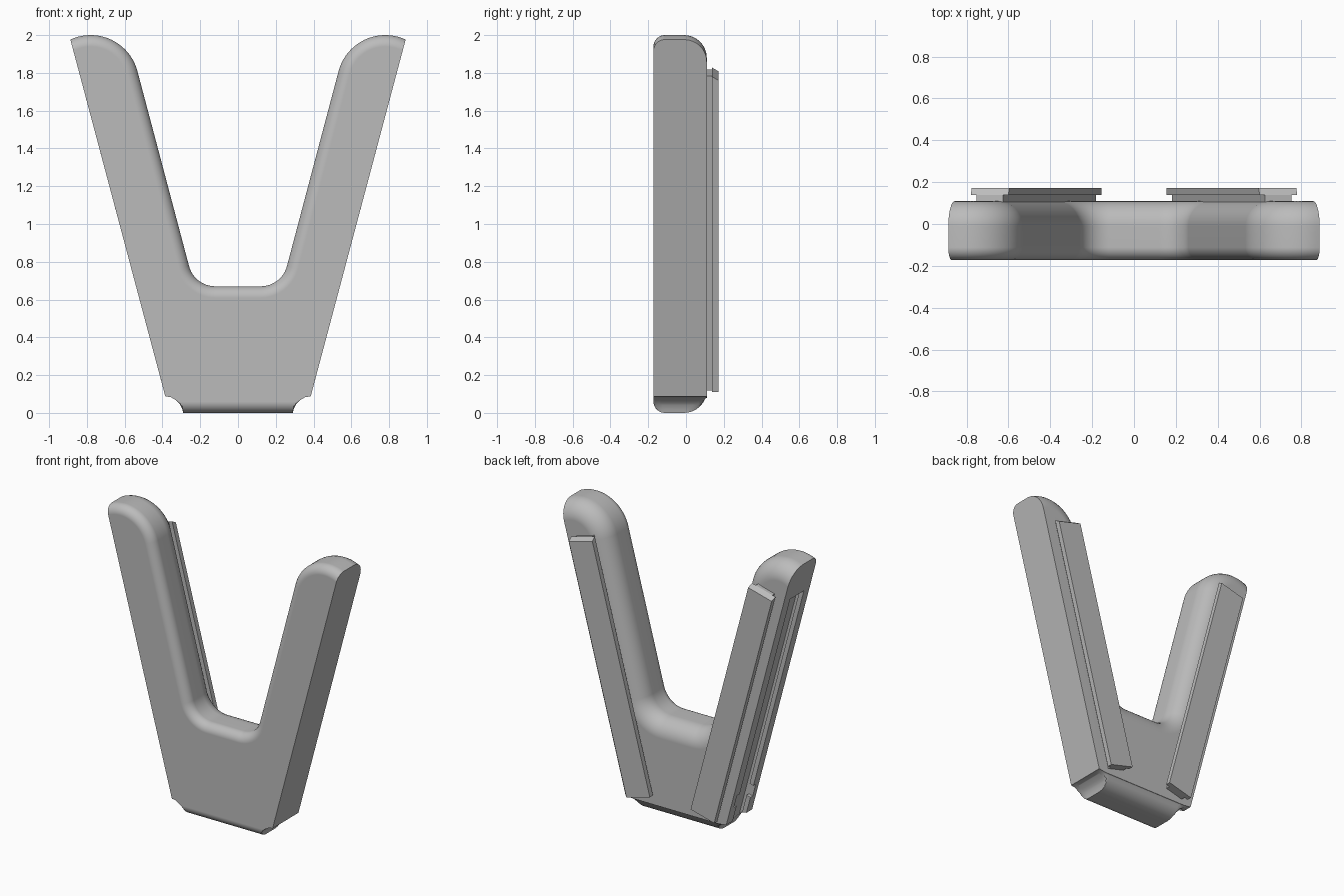
import bpy, bmesh, math
from mathutils import Vector

cube = bpy.data.objects.get("Cube")
if cube:
    bpy.data.objects.remove(cube, do_unlink=True)

grey = bpy.data.materials.new("plain_grey")
grey.use_nodes = True
colour = (0.5, 0.5, 0.5, 1)
grey.diffuse_color = colour
grey.node_tree.nodes["Principled BSDF"].inputs["Base Color"].default_value = colour

LEAN = math.atan(0.2665)                 # outward lean of each leg
ALONG = Vector((math.sin(LEAN), 0, math.cos(LEAN)))
OUT = Vector((math.cos(LEAN), 0, -math.sin(LEAN)))
FOOT = Vector((0.361, 0, 0))             # outer face line at ground level
FRONT, BACK = -0.172, 0.11


def make_object(name, bm):
    bmesh.ops.recalc_face_normals(bm, faces=bm.faces)
    mesh = bpy.data.meshes.new(name)
    bm.to_mesh(mesh)
    bm.free()
    mesh.materials.append(grey)
    obj = bpy.data.objects.new(name, mesh)
    bpy.context.collection.objects.link(obj)
    return obj


def activate(obj):
    bpy.ops.object.select_all(action='DESELECT')
    obj.select_set(True)
    bpy.context.view_layer.objects.active = obj


def arc(cx, cz, r, a0, a1, n):
    return [(cx + r * math.cos(a0 + (a1 - a0) * i / n),
             cz + r * math.sin(a0 + (a1 - a0) * i / n)) for i in range(n + 1)]


def outline(d):
    """Closed outline with the bottom, tips and inner edges inset by d."""
    notch = [(0.29, 0), (0.295, 0.02), (0.305, 0.042), (0.325, 0.065),
             (0.355, 0.083), (0.385, 0.088)]
    half = [(x, max(z, min(d, 0.08))) for x, z in notch]
    r = 0.256 - d
    start = -LEAN + math.acos(0.044 / r)
    half += arc(0.78, 1.744, r, start, math.pi - LEAN, 20)      # rounded tip
    half += arc(0.12, 0.814, 0.144 + d, -LEAN, -math.pi / 2, 12)  # crotch fillet
    return half + [(-x, z) for x, z in reversed(half)]


def leg_box(name, side, s, y, w, chamfer=0):
    """Box in leg space: s along the leg, y depth, w inward from the outer face."""
    bm = bmesh.new()
    bmesh.ops.create_cube(bm, size=1)
    for v in bm.verts:
        i, j, k = (int(c > 0) for c in v.co)
        along = s[k] - (chamfer if j and k else 0)
        p = FOOT + ALONG * along - OUT * w[i]
        v.co = (side * p.x, y[j], p.z)
    return make_object(name, bm)


# V-shaped body: stacked outlines, small front rounding and larger back rounding
bm = bmesh.new()
STEPS = 8
layers = []
for radius, face, sign in ((0.06, FRONT, 1), (0.12, BACK, -1)):
    ring = []
    for i in range(STEPS + 1):
        t = math.pi / 2 * i / STEPS
        ring.append((face + sign * radius * (1 - math.cos(t)), radius * (1 - math.sin(t))))
    layers += ring if sign > 0 else ring[::-1]
rings = [[bm.verts.new((x, y, z)) for x, z in outline(d)] for y, d in layers]
for a, b in zip(rings, rings[1:]):
    for i in range(len(a)):
        j = (i + 1) % len(a)
        bm.faces.new((a[i], a[j], b[j], b[i]))
bm.faces.new(rings[0])
bm.faces.new(rings[-1][::-1])
bmesh.ops.remove_doubles(bm, verts=bm.verts, dist=0.0001)
body = make_object("v_body", bm)

# T-slots in the outer faces, each with a wider entry near the foot
activate(body)
NARROW, WIDE = (-0.11, 0.04), (-0.135, 0.07)
for side in (1, -1):
    cuts = (((-0.1, 1.8), NARROW, (-0.03, 0.06)),
            ((-0.1, 1.8), WIDE, (0.03, 0.06)),
            ((0.21, 0.3), WIDE, (-0.03, 0.06)))
    for s, y, w in cuts:
        cutter = leg_box("slot_cutter", side, s, y, w)
        cutter.hide_render = True
        mod = body.modifiers.new("slot", 'BOOLEAN')
        mod.operation = 'DIFFERENCE'
        mod.solver = 'EXACT'
        mod.object = cutter
        bpy.ops.object.modifier_apply(modifier=mod.name)
        bpy.data.objects.remove(cutter, do_unlink=True)
bpy.ops.object.shade_smooth_by_angle(angle=math.radians(30))
weighted = body.modifiers.new("even_shading", 'WEIGHTED_NORMAL')
weighted.keep_sharp = True

# T-shaped rails on the back of each leg
for side, label in ((1, "left"), (-1, "right")):
    leg_box(label + "_rail_neck", side, (0.1, 1.825), (0.09, 0.138), (0.08, 0.212))
    leg_box(label + "_rail_head", side, (0.1, 1.828), (0.138, 0.172), (0.053, 0.239), 0.02)
